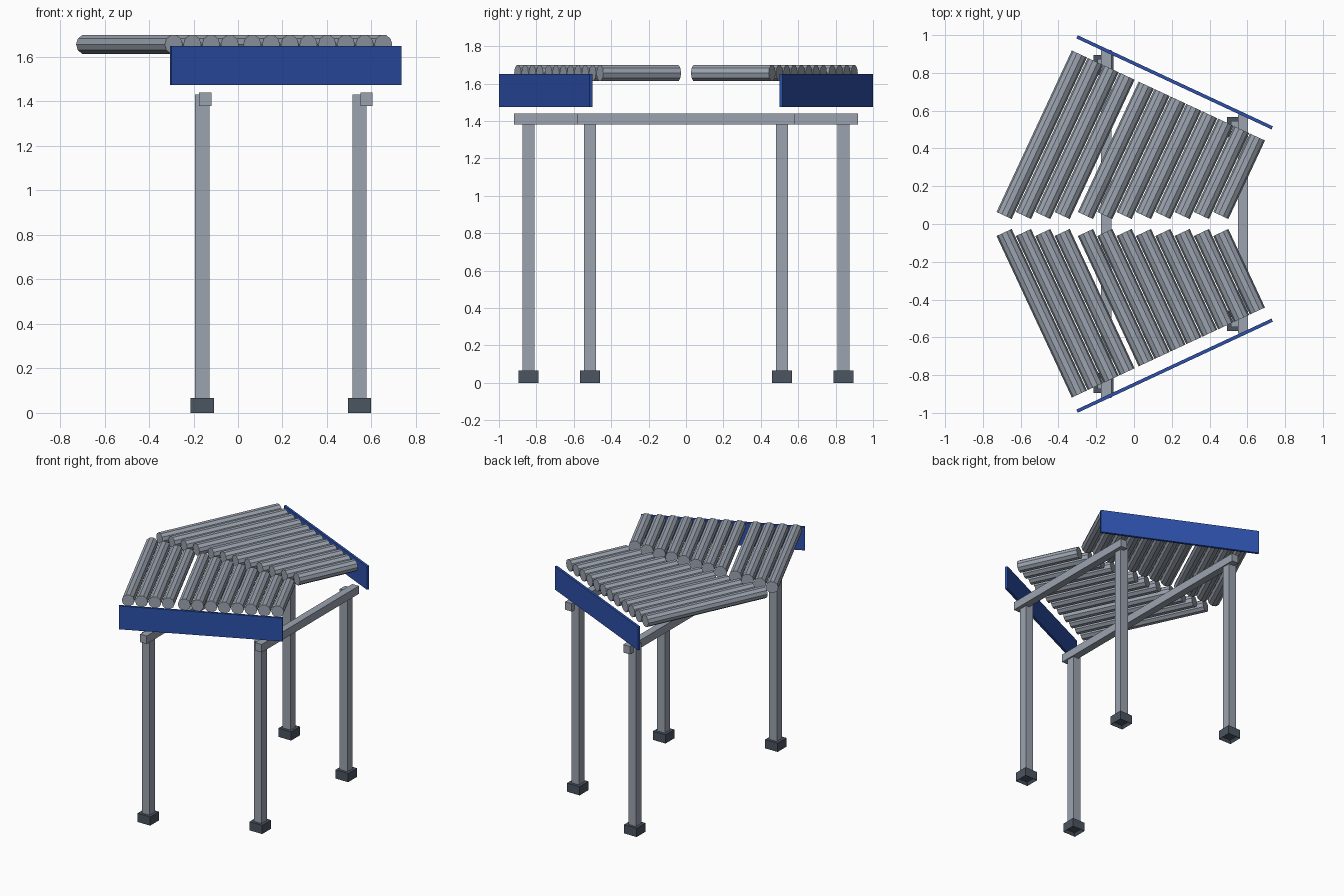
import bpy, bmesh, math
from mathutils import Matrix, Vector

cube = bpy.data.objects.get("Cube")
if cube:
    bpy.data.objects.remove(cube, do_unlink=True)


def material(name, rgb):
    m = bpy.data.materials.new(name)
    m.use_nodes = True
    m.diffuse_color = (*rgb, 1)
    m.node_tree.nodes["Principled BSDF"].inputs["Base Color"].default_value = (*rgb, 1)
    return m


STEEL = material("steel grey", (0.33, 0.37, 0.43))
DARK = material("dark grey", (0.07, 0.09, 0.12))
BLUE = material("sign blue", (0.025, 0.08, 0.40))


def finish(bm, name, mat):
    mesh = bpy.data.meshes.new(name)
    bm.to_mesh(mesh)
    bm.free()
    mesh.materials.append(mat)
    obj = bpy.data.objects.new(name, mesh)
    bpy.context.collection.objects.link(obj)
    return obj


def box(name, mat, centre, size, turn=0, hollow_base=False):
    bm = bmesh.new()
    place = Matrix.Translation(centre) @ Matrix.Rotation(turn, 4, "Z")
    bmesh.ops.create_cube(bm, size=1, matrix=place @ Matrix.Diagonal((*size, 1)))
    if hollow_base:
        bm.normal_update()
        base = [f for f in bm.faces if f.normal.z < -0.9]
        bmesh.ops.inset_region(bm, faces=base, thickness=0.02)
        bmesh.ops.translate(bm, verts=base[0].verts, vec=(0, 0, 0.02))
    return finish(bm, name, mat)


def tube(name, start, end, radius, sides=10):
    bm = bmesh.new()
    axis = end - start
    # half a step of roll puts a flat side on top
    roll = Matrix.Rotation(math.pi / sides, 4, "Z")
    bmesh.ops.create_cone(bm, cap_ends=True, segments=sides, radius1=radius,
                          radius2=radius, depth=axis.length, matrix=roll)
    up = Vector((0, 0, 1))
    forward = axis.normalized()
    side = up.cross(forward)
    frame = Matrix((side, up, forward)).transposed().to_4x4()
    bm.transform(Matrix.Translation((start + end) / 2) @ frame)
    return finish(bm, name, STEEL)


ANGLE = math.radians(25)
TUBE_Z = 1.656
FIRST_OUTER = Vector((-0.289, 0.90, TUBE_Z))
INNER_Y = 0.045

# Cross beams on top of the post pairs
for label, x, half in (("rear", -0.147, 0.92), ("lead", 0.577, 0.58)):
    box(label + "_beam", STEEL, (x, 0, 1.41), (0.055, 2 * half, 0.06))

for side, s in (("front", -1), ("back", 1)):
    # Posts and their footings
    for label, x, y in (("rear", -0.161, 0.842), ("lead", 0.546, 0.513)):
        box(f"{side}_{label}_post", STEEL, (x, s * y, 0.74), (0.064, 0.064, 1.38))
        box(f"{side}_{label}_footing", DARK, (x, s * y, 0.033),
            (0.105, 0.105, 0.066), hollow_base=True)

    # Edge panel
    box(f"{side}_edge_panel", BLUE, (0.215, s * 0.75, 1.562),
        (1.14, 0.018, 0.176), turn=-s * ANGLE)

    # Canopy tubes, two groups parted by a wider gap
    along = Vector((math.cos(ANGLE), -math.sin(ANGLE), 0))
    inward = Vector((-math.sin(ANGLE), -math.cos(ANGLE), 0))
    flip = Vector((1, s, 1))
    for i in range(12):
        offset = i * 0.0928 + (0.019 if i > 3 else 0)
        outer = FIRST_OUTER + along * offset
        inner = outer + inward * ((outer.y - INNER_Y) / math.cos(ANGLE))
        tube(f"{side}_canopy_tube_{i + 1}", inner * flip, outer * flip, 0.0442)
